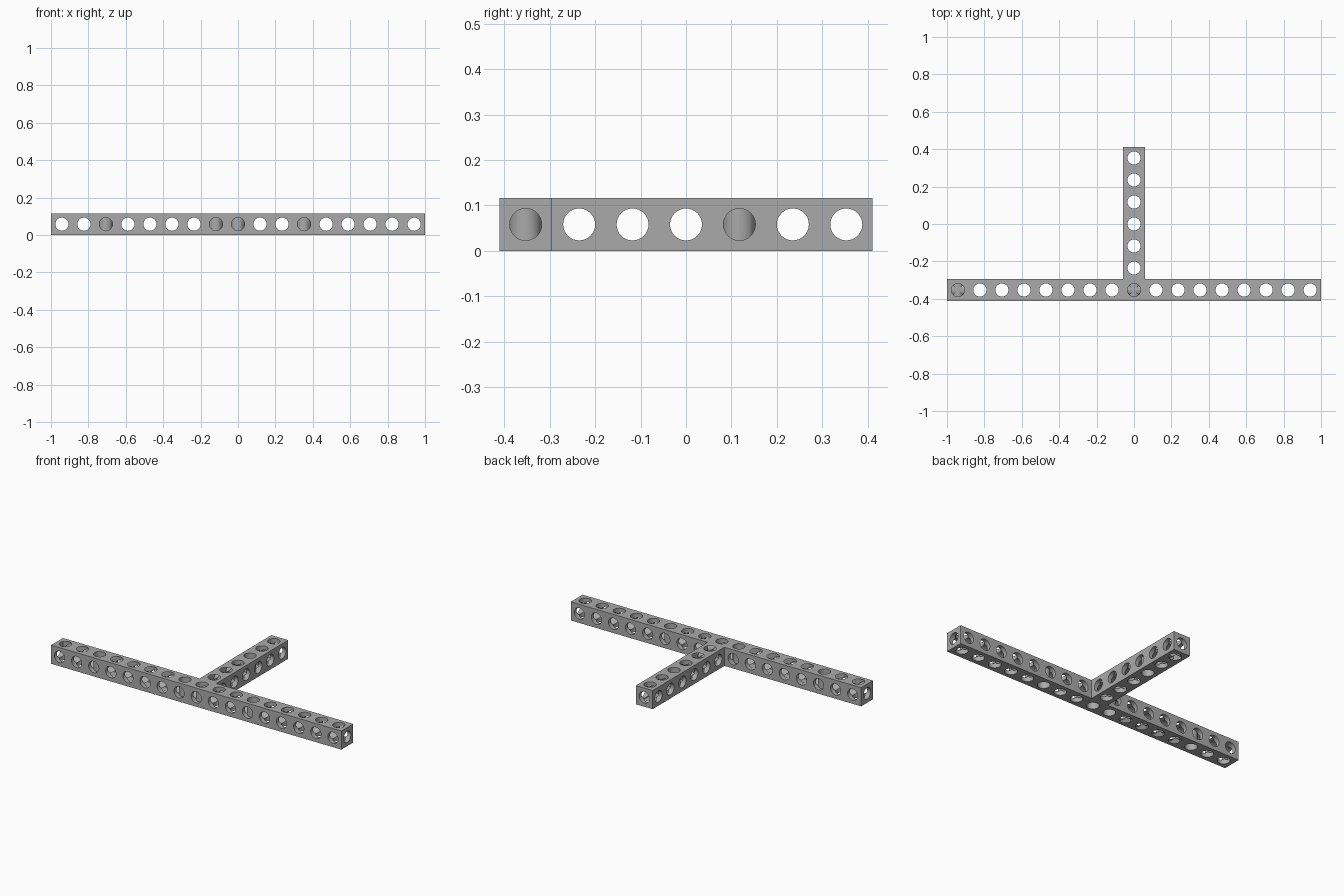
import bpy, bmesh, math
from mathutils import Matrix, Vector

cube = bpy.data.objects.get("Cube")
if cube:
    bpy.data.objects.remove(cube, do_unlink=True)

PITCH = 0.1177           # hole spacing
W = 0.116                # beam thickness
R = 0.0352               # hole radius
LONG, DEEP = 17, 7       # holes along the bar and through to the stem end
HALF_Y = (PITCH * (DEEP - 1) + W) / 2
MID = W / 2

grey = bpy.data.materials.new("grey metal")
grey.use_nodes = True
colour = (0.4, 0.4, 0.4, 1)
grey.diffuse_color = colour
grey.node_tree.nodes["Principled BSDF"].inputs["Base Color"].default_value = colour


def add_object(name, bm):
    mesh = bpy.data.meshes.new(name)
    bmesh.ops.recalc_face_normals(bm, faces=bm.faces)
    bm.to_mesh(mesh)
    bm.free()
    mesh.materials.append(grey)
    obj = bpy.data.objects.new(name, mesh)
    bpy.context.collection.objects.link(obj)
    return obj


def bores(name, centres, axis):
    """Row of parallel cylinders used to drill the beam."""
    bm = bmesh.new()
    turn = Vector((0, 0, 1)).rotation_difference(Vector(axis)).to_matrix().to_4x4()
    for c in centres:
        bmesh.ops.create_cone(bm, cap_ends=True, segments=32, radius1=R, radius2=R,
                              depth=3, matrix=Matrix.Translation(c) @ turn)
    obj = add_object(name, bm)
    obj.hide_render = True
    return obj


# T-shaped solid: bar along the front, stem to the back
bm = bmesh.new()
h, front, back = W / 2, -HALF_Y, HALF_Y
outline = [(-1, front), (1, front), (1, front + W), (h, front + W),
           (h, back), (-h, back), (-h, front + W), (-1, front + W)]
base = bm.faces.new([bm.verts.new((x, y, 0)) for x, y in outline])
top = bmesh.ops.extrude_face_region(bm, geom=[base])["geom"]
bmesh.ops.translate(bm, vec=(0, 0, W), verts=[v for v in top if isinstance(v, bmesh.types.BMVert)])
beam = add_object("perforated_t_beam", bm)

# Hole rows, including the long bores through bar and stem
xs = [(i - (LONG - 1) / 2) * PITCH for i in range(LONG)]
ys = [(i - (DEEP - 1) / 2) * PITCH for i in range(DEEP)]
drills = [
    bores("cross_bores", [(0, y, MID) for y in ys], (1, 0, 0)),
    bores("depth_bores", [(x, 0, MID) for x in xs], (0, 1, 0)),
    bores("upright_bores", [(x, ys[0], MID) for x in xs] + [(0, y, MID) for y in ys[1:]], (0, 0, 1)),
]

# Drill the holes
bpy.ops.object.select_all(action='DESELECT')
beam.select_set(True)
bpy.context.view_layer.objects.active = beam
for drill in drills:
    mod = beam.modifiers.new(drill.name, 'BOOLEAN')
    mod.operation = 'DIFFERENCE'
    mod.solver = 'EXACT'
    mod.object = drill
    bpy.ops.object.modifier_apply(modifier=mod.name)
    bpy.data.objects.remove(drill, do_unlink=True)

bpy.ops.object.shade_smooth_by_angle(angle=math.radians(30))
